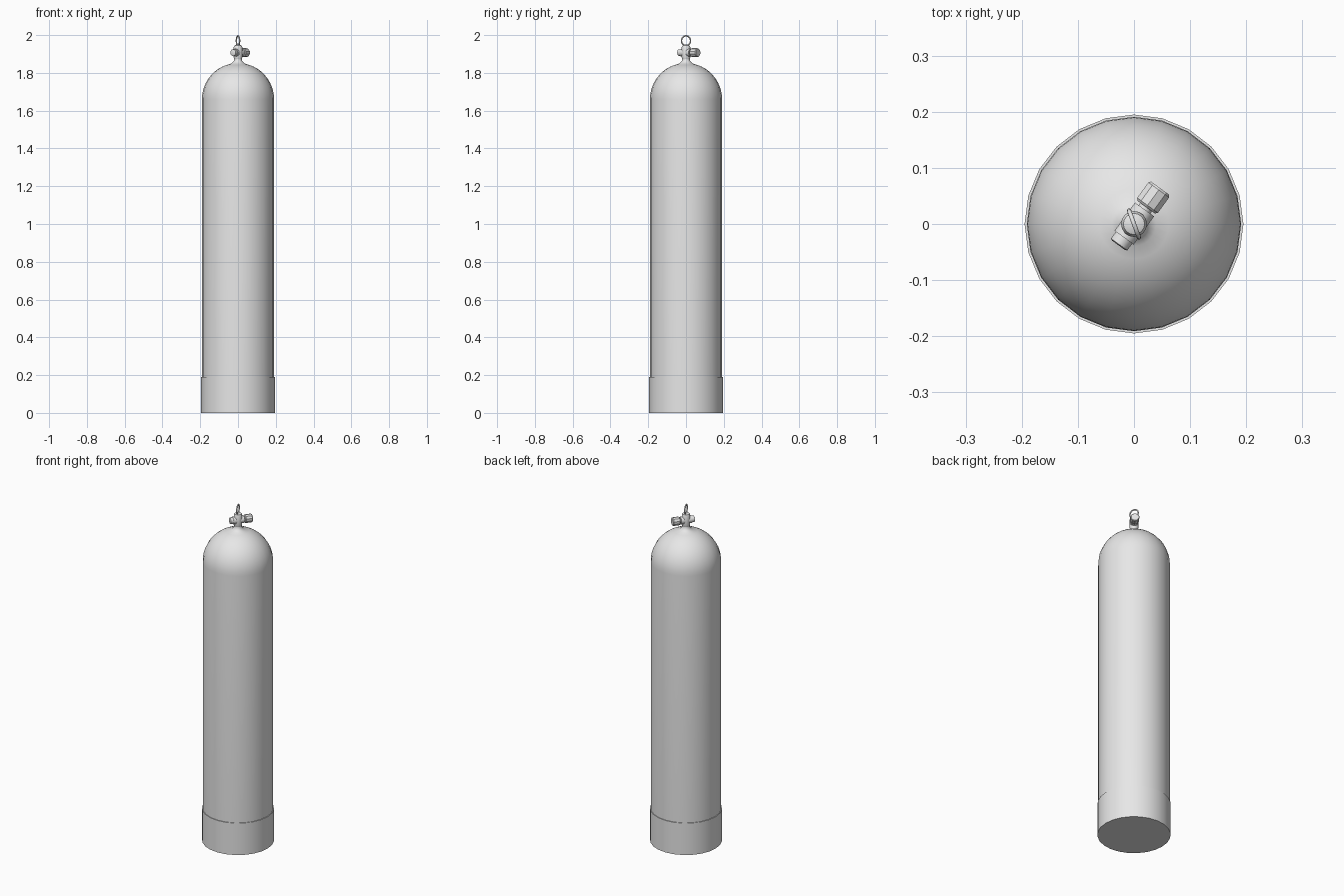
import bpy, bmesh, math
from mathutils import Matrix, Vector

cube = bpy.data.objects.get("Cube")
if cube:
    bpy.data.objects.remove(cube, do_unlink=True)

GREY = (0.8, 0.8, 0.8, 1.0)
metal = bpy.data.materials.new("light_grey_metal")
metal.diffuse_color = GREY
metal.use_nodes = True
metal.node_tree.nodes["Principled BSDF"].inputs["Base Color"].default_value = GREY


def finish(name, bm, matrix=Matrix(), angle=35):
    """Turn a bmesh into a shaded object with the metal material."""
    bmesh.ops.recalc_face_normals(bm, faces=bm.faces)
    mesh = bpy.data.meshes.new(name)
    bm.to_mesh(mesh)
    bm.free()
    mesh.materials.append(metal)
    obj = bpy.data.objects.new(name, mesh)
    bpy.context.collection.objects.link(obj)
    obj.matrix_world = matrix
    bpy.ops.object.select_all(action='DESELECT')
    obj.select_set(True)
    bpy.context.view_layer.objects.active = obj
    bpy.ops.object.shade_smooth_by_angle(angle=math.radians(angle))
    return obj


def lathe(name, profile, sides, matrix=Matrix(), angle=35):
    """Revolve (radius, height) points about z and cap both ends."""
    bm = bmesh.new()
    rings = []
    for r, z in profile:
        rings.append([bm.verts.new((r * math.cos(2 * math.pi * i / sides),
                                    r * math.sin(2 * math.pi * i / sides), z))
                      for i in range(sides)])
    for low, high in zip(rings, rings[1:]):
        for i in range(sides):
            j = (i + 1) % sides
            bm.faces.new((low[i], low[j], high[j], high[i]))
    bm.faces.new(rings[0][::-1])
    bm.faces.new(rings[-1])
    return finish(name, bm, matrix, angle)


# Tank: straight wall, rounded shoulder, flared neck
dome_z, radius, dome_h = 1.66, 0.191, 0.192
tank = [(radius, 0.01), (radius, dome_z)]
for k in range(1, 12):
    a = math.radians(k * 7.1)
    tank.append((radius * math.cos(a), dome_z + dome_h * math.sin(a)))
tank += [(0.030, 1.855), (0.023, 1.862), (0.020, 1.872), (0.020, 1.89)]
lathe("tank_body", tank, 24)

# Boot: slightly wider sleeve around the base
lathe("base_boot", [(0.195, 0.0), (0.195, 0.19), (0.190, 0.19)], 24)

# Valve: upright core with a cross pipe, outlet and knob
valve_z = 1.907
lathe("valve_core", [(0.020, 1.872), (0.023, 1.882), (0.023, 1.937),
                     (0.019, 1.945), (0.010, 1.949)], 16)

# Local z of the cross parts runs along the horizontal valve axis
turn = math.radians(54)
axis = (Matrix.Translation((0, 0, valve_z)) @ Matrix.Rotation(turn, 4, 'Z')
        @ Matrix.Rotation(math.pi / 2, 4, 'Y'))
lathe("valve_cross_pipe", [(0.021, -0.030), (0.021, 0.032)], 16, axis)
lathe("valve_outlet", [(0.014, -0.047), (0.018, -0.045), (0.018, -0.028)], 16, axis)
lathe("knob_stem", [(0.013, 0.030), (0.013, 0.042)], 12, axis)
lathe("valve_knob", [(0.020, 0.037), (0.024, 0.041), (0.024, 0.075),
                     (0.021, 0.079)], 10, axis, 20)

# Lifting ring standing on top of the valve
bm = bmesh.new()
major, minor, n, m = 0.0255, 0.0038, 24, 8
loops = []
for i in range(n):
    a = 2 * math.pi * i / n
    out = Vector((math.cos(a), 0, math.sin(a)))
    loops.append([bm.verts.new(out * (major + minor * math.cos(2 * math.pi * j / m))
                               + Vector((0, minor * math.sin(2 * math.pi * j / m), 0)))
                  for j in range(m)])
for i in range(n):
    a, b = loops[i], loops[(i + 1) % n]
    for j in range(m):
        k = (j + 1) % m
        bm.faces.new((a[j], b[j], b[k], a[k]))
finish("lifting_ring", bm, Matrix.Translation((0, 0, 2.0 - major - minor))
       @ Matrix.Rotation(math.radians(110), 4, 'Z'), 60)
